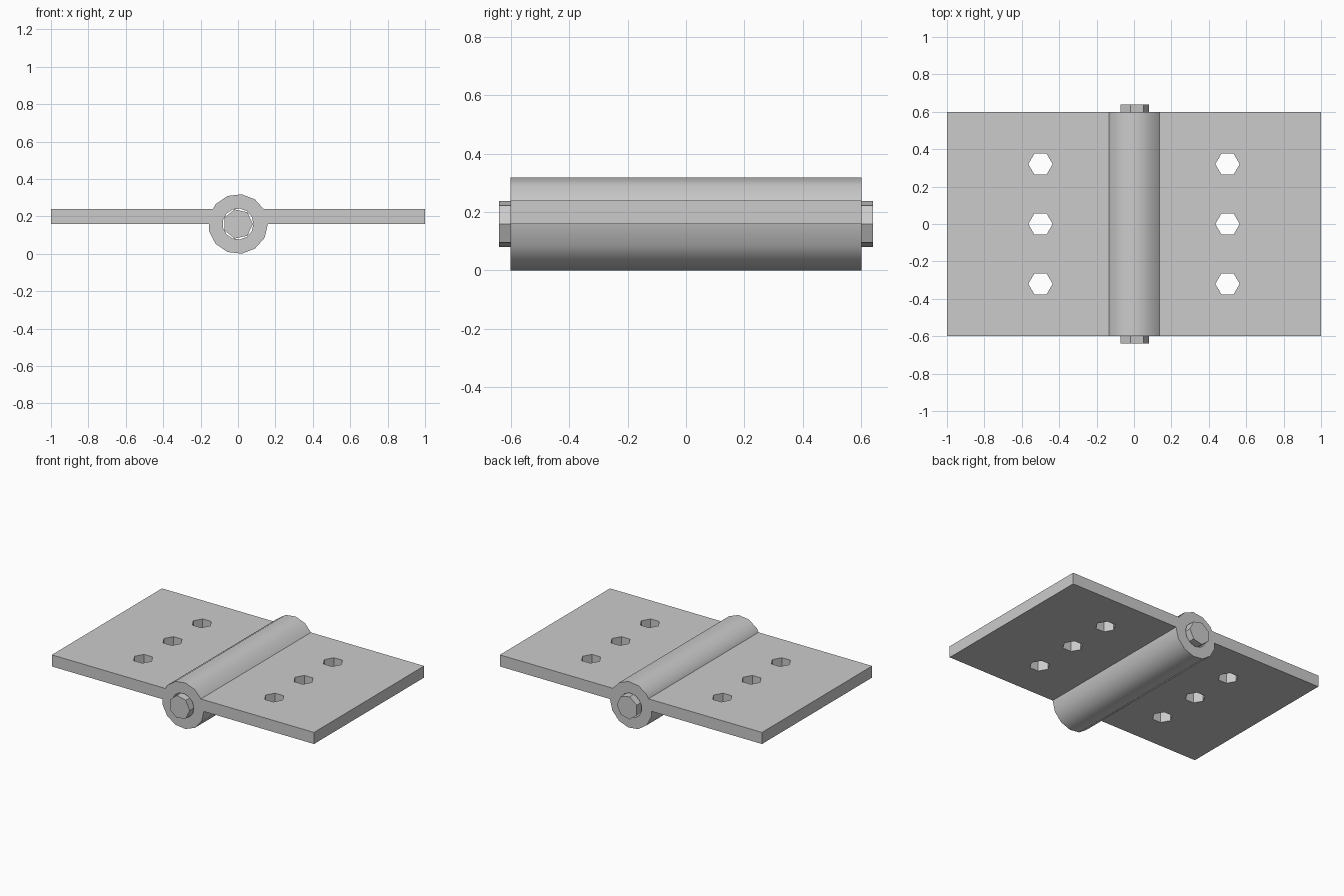
import bpy
import bmesh
from math import cos, sin, tau, radians
from mathutils import Matrix

cube = bpy.data.objects.get("Cube")
if cube:
    bpy.data.objects.remove(cube)

AXIS_Z = 0.159        # height of the pin axis
BARREL_R = 0.16
SIDES = 13
HALF_LEN = 0.6
PLATE_TOP = 0.239     # plate underside lies on the axis height

steel = bpy.data.materials.new("steel grey")
steel.use_nodes = True
grey = (0.6, 0.6, 0.6, 1)
steel.diffuse_color = grey
steel.node_tree.nodes["Principled BSDF"].inputs["Base Color"].default_value = grey


def ring(radius, sides):
    """Points of a regular polygon around the pin axis, in x and z."""
    return [(radius * cos(tau * i / sides), AXIS_Z + radius * sin(tau * i / sides))
            for i in range(sides)]


def prism(name, outline, half):
    """Extrude an x-z outline along y, centred on y = 0."""
    bm = bmesh.new()
    face = bm.faces.new([bm.verts.new((x, -half, z)) for x, z in outline])
    made = bmesh.ops.extrude_face_region(bm, geom=[face])["geom"]
    verts = [v for v in made if isinstance(v, bmesh.types.BMVert)]
    bmesh.ops.translate(bm, verts=verts, vec=(0, 2 * half, 0))
    bmesh.ops.recalc_face_normals(bm, faces=bm.faces)
    return add_object(name, bm)


def add_object(name, bm):
    mesh = bpy.data.meshes.new(name)
    bm.to_mesh(mesh)
    bm.free()
    mesh.materials.append(steel)
    obj = bpy.data.objects.new(name, mesh)
    bpy.context.collection.objects.link(obj)
    return obj


def at_height(a, b, z):
    """Point on the line a-b at height z."""
    t = (z - a[1]) / (b[1] - a[1])
    return (a[0] + t * (b[0] - a[0]), z)


def cut(obj, cutter):
    mod = obj.modifiers.new("cut", "BOOLEAN")
    mod.operation = "DIFFERENCE"
    mod.solver = "EXACT"
    mod.object = cutter
    bpy.context.view_layer.objects.active = obj
    bpy.ops.object.modifier_apply(modifier=mod.name)
    bpy.data.objects.remove(cutter)


# Barrel and both leaves share one outline
p = ring(BARREL_R, SIDES)
outline = [(1, AXIS_Z), (1, PLATE_TOP), at_height(p[1], p[2], PLATE_TOP)]
outline += p[2:6]
outline += [at_height(p[5], p[6], PLATE_TOP), (-1, PLATE_TOP), (-1, AXIS_Z),
            at_height(p[6], p[7], AXIS_Z)]
outline += p[7:] + p[:1]
hinge = prism("hinge_leaves_and_barrel", outline, HALF_LEN)

# Pin bore
cut(hinge, prism("bore_cutter", ring(0.083, SIDES), 0.8))

# Six hexagonal screw holes
bm = bmesh.new()
for x in (-0.5, 0.5):
    for y in (-0.32, 0, 0.32):
        bmesh.ops.create_cone(bm, cap_ends=True, segments=6, radius1=0.065,
                              radius2=0.065, depth=0.4,
                              matrix=Matrix.Translation((x, y, 0.2))
                              @ Matrix.Rotation(radians(30), 4, "Z"))
# Turn each hexagon so that its corners point along x
corner = max(v.co.x for v in bm.verts)
if corner < 0.56:
    for x in (-0.5, 0.5):
        for y in (-0.32, 0, 0.32):
            near = [v for v in bm.verts
                    if abs(v.co.x - x) < 0.1 and abs(v.co.y - y) < 0.1]
            bmesh.ops.rotate(bm, verts=near, cent=(x, y, 0),
                             matrix=Matrix.Rotation(radians(30), 3, "Z"))
cut(hinge, add_object("screw_hole_cutter", bm))

# Pin
pin = prism("pin", ring(0.08, 7), 0.64)

# Round barrel, crisp corners
for obj in (hinge, pin):
    bpy.ops.object.select_all(action="DESELECT")
    obj.select_set(True)
    bpy.context.view_layer.objects.active = obj
    bpy.ops.object.shade_smooth_by_angle(angle=radians(30))
